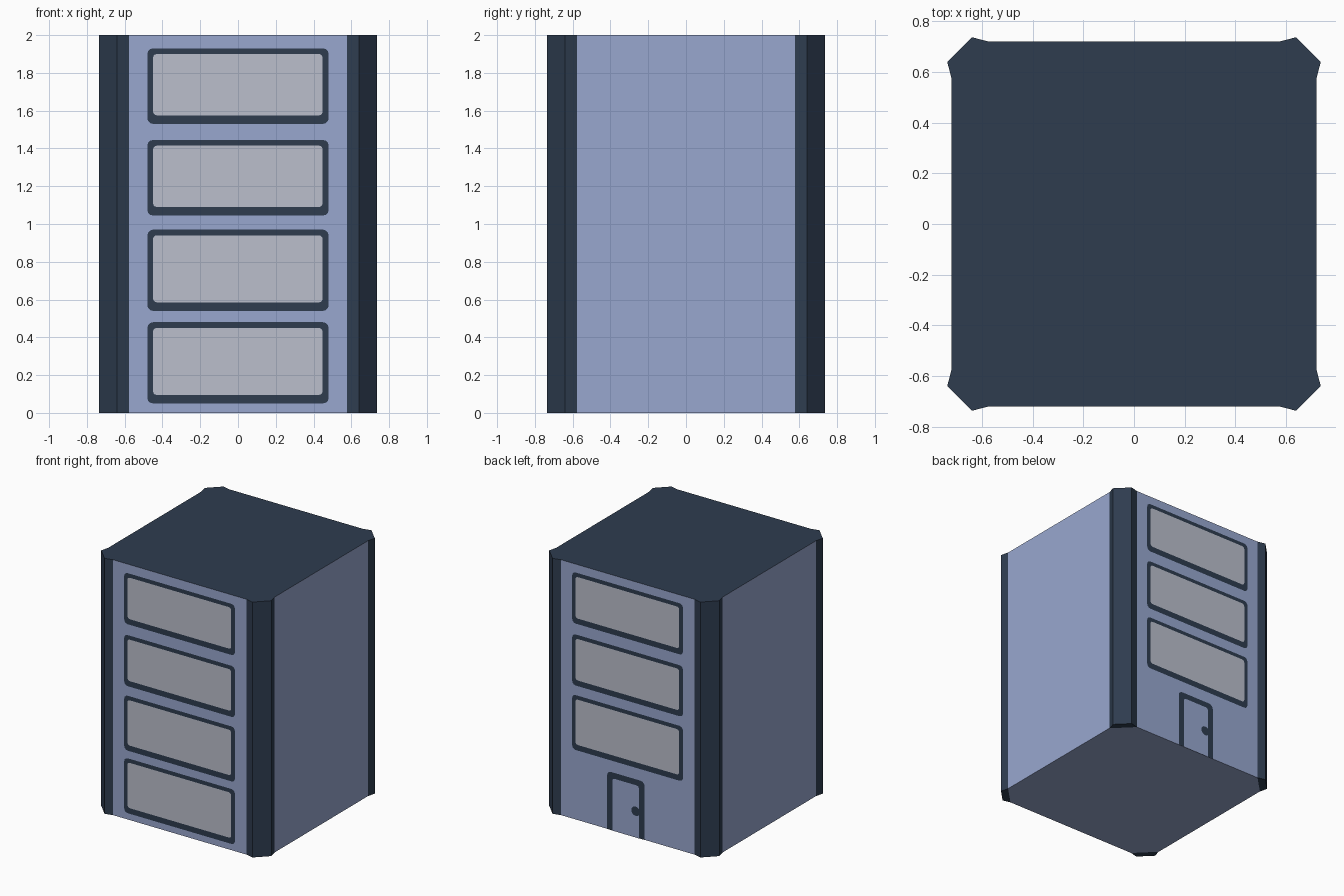
import bpy, bmesh, math
from mathutils import Matrix, Vector

if "Cube" in bpy.data.objects:
    bpy.data.objects.remove(bpy.data.objects["Cube"])

H, W, C = 2.0, 0.721, 0.578      # height, wall distance, wall half width
TIP_A, TIP_B = 0.64, 0.737       # outer corner points of the columns


def material(name, rgb):
    m = bpy.data.materials.new(name)
    lin = [((c / 255 + 0.055) / 1.055) ** 2.4 for c in rgb]
    m.diffuse_color = (*lin, 1)
    m.use_nodes = True
    m.node_tree.nodes["Principled BSDF"].inputs["Base Color"].default_value = m.diffuse_color
    return m


WALL = material("pale blue wall", (152, 167, 207))
DARK = material("dark slate trim", (46, 60, 79))
PANE = material("grey window", (187, 191, 204))


def make_object(name, bm, mats):
    mesh = bpy.data.meshes.new(name)
    bm.to_mesh(mesh)
    bm.free()
    for m in mats:
        mesh.materials.append(m)
    ob = bpy.data.objects.new(name, mesh)
    bpy.context.collection.objects.link(ob)
    return ob


def prism(name, pts, mats, hidden):
    """Upright prism from a counter-clockwise outline; 'hidden' sides are left open."""
    bm = bmesh.new()
    lo = [bm.verts.new((x, y, 0)) for x, y in pts]
    hi = [bm.verts.new((x, y, H)) for x, y in pts]
    n = len(pts)
    bm.faces.new(lo[::-1])
    bm.faces.new(hi).material_index = len(mats) - 1
    for i in range(n):
        if i not in hidden:
            j = (i + 1) % n
            bm.faces.new((lo[i], lo[j], hi[j], hi[i]))
    return make_object(name, bm, mats)


def plate(name, outline, depth, mat, back):
    """Thin painted shape just in front of the front or back wall."""
    bm = bmesh.new()
    bm.faces.new([bm.verts.new((x, -W - depth, z)) for x, z in outline])
    if back:
        bm.transform(Matrix.Rotation(math.pi, 4, 'Z'))
    return make_object(name, bm, [mat])


def round_rect(x0, x1, z0, z1, r, bottom_r=None):
    br = r if bottom_r is None else bottom_r
    pts = []
    for cx, cz, rad, a0 in ((x1 - br, z0 + br, br, -90), (x1 - r, z1 - r, r, 0),
                            (x0 + r, z1 - r, r, 90), (x0 + br, z0 + br, br, 180)):
        if rad == 0:
            pts.append((cx, cz))
            continue
        for k in range(4):
            a = math.radians(a0 + 30 * k)
            pts.append((cx + rad * math.cos(a), cz + rad * math.sin(a)))
    return pts


# Walls, base and dark roof
body = [(C, -W), (W, -C), (W, C), (C, W), (-C, W), (-W, C), (-W, -C), (-C, -W)]
prism("building_body", body, [WALL, DARK], {0, 2, 4, 6})

# Corner columns
for k in range(4):
    rot = Matrix.Rotation(k * math.pi / 2, 2)
    corner = [(W, C), (TIP_B, TIP_A), (TIP_A, TIP_B), (C, W)]
    prism(f"corner_column_{k + 1}", [tuple(rot @ Vector(p)) for p in corner], [DARK], {3})

# Windows: four on the front, three on the back
for side, rows in (("front", (0.05, 0.54, 1.045, 1.53)), ("back", (0.545, 1.05, 1.535))):
    for i, z in enumerate(rows):
        back = side == "back"
        top = z + (0.43 if z < 1 else 0.40)
        plate(f"{side}_window_frame_{i + 1}", round_rect(-0.48, 0.48, z, top, 0.03), 0.002, DARK, back)
        plate(f"{side}_window_pane_{i + 1}", round_rect(-0.45, 0.448, z + 0.045, top - 0.03, 0.02),
              0.004, PANE, back)

# Door on the back wall (x mirrored by the half turn)
plate("door_frame", round_rect(-0.178, 0.148, 0, 0.455, 0.035, 0), 0.002, DARK, True)
plate("door_panel", round_rect(-0.13, 0.1, 0, 0.41, 0.02, 0), 0.004, WALL, True)
knob = [(0.073 + 0.037 * math.cos(a * math.pi / 8), 0.207 + 0.037 * math.sin(a * math.pi / 8))
        for a in range(16)]
plate("door_knob", knob, 0.006, DARK, True)
